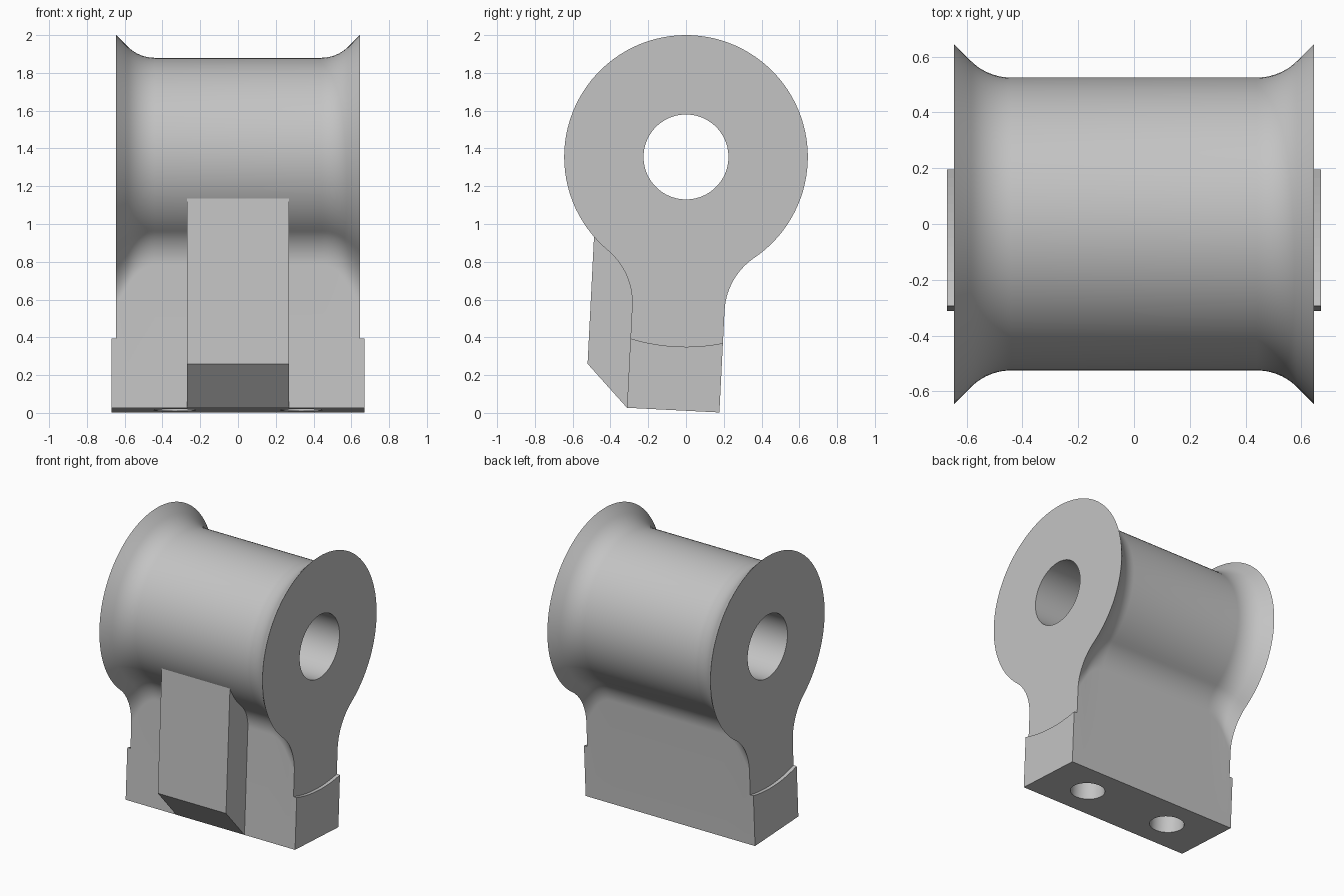
import bpy, bmesh
from math import sin, cos, pi, sqrt, radians, atan2
from mathutils import Matrix

if "Cube" in bpy.data.objects:
    bpy.data.objects.remove(bpy.data.objects["Cube"])

# Everything is drawn around the bore axis, then leaned slightly and lifted
PLACE = Matrix.Translation((0, 0, 1.355)) @ Matrix.Rotation(radians(-2.9), 4, 'X')
HALF = 0.245        # half thickness of the web
BOTTOM = -1.342     # underside of the foot
END = 0.645         # half length of the barrel

grey = bpy.data.materials.new("plain_grey")
grey.use_nodes = True
grey.diffuse_color = (0.55, 0.55, 0.55, 1)
grey.node_tree.nodes["Principled BSDF"].inputs["Base Color"].default_value = (0.55, 0.55, 0.55, 1)


def loft(name, sections):
    """Skin a list of (x, [(y, z), ...]) sections and cap both ends."""
    bm = bmesh.new()
    rings = [[bm.verts.new((x, y, z)) for y, z in pts] for x, pts in sections]
    for a, b in zip(rings, rings[1:]):
        for i in range(len(a)):
            j = (i + 1) % len(a)
            bm.faces.new((a[i], a[j], b[j], b[i]))
    bm.faces.new(rings[0])
    bm.faces.new(rings[-1])
    bmesh.ops.recalc_face_normals(bm, faces=bm.faces[:])
    bm.transform(PLACE)
    mesh = bpy.data.meshes.new(name)
    bm.to_mesh(mesh)
    bm.free()
    mesh.materials.append(grey)
    obj = bpy.data.objects.new(name, mesh)
    bpy.context.collection.objects.link(obj)
    return obj


def section(r, fillet):
    """Barrel circle blended into the web by tangent fillets."""
    cy = HALF + fillet
    cz = -sqrt((r + fillet) ** 2 - cy ** 2)
    lean = atan2(-cz, cy)
    side = [(HALF, BOTTOM)]
    for i in range(15):
        a = pi - lean * i / 14
        side.append((cy + fillet * cos(a), cz + fillet * sin(a)))
    for i in range(1, 41):
        a = -lean + (pi / 2 + lean) * i / 40
        side.append((r * cos(a), r * sin(a)))
    return side + [(-y, z) for y, z in reversed(side[:-1])]


def cutter(name, radius, depth, matrix):
    bm = bmesh.new()
    bmesh.ops.create_cone(bm, cap_ends=True, segments=64, radius1=radius,
                          radius2=radius, depth=depth, matrix=PLACE @ matrix)
    mesh = bpy.data.meshes.new(name)
    bm.to_mesh(mesh)
    bm.free()
    mesh.materials.append(grey)
    obj = bpy.data.objects.new(name, mesh)
    bpy.context.collection.objects.link(obj)
    obj.hide_render = True
    return obj


# Barrel and web, flaring at both ends
flare = [(0.44 + 0.205 * sin(a), 0.525 + 0.205 * (1 - cos(a)))
         for a in (radians(45) * i / 10 for i in range(11))]
flare.append((END, 0.645))
stations = [(-x, r) for x, r in reversed(flare)] + flare
body = loft("barrel_and_web",
            [(x, section(r, 0.23 + 0.13 * (r - 0.525) / 0.12)) for x, r in stations])

# Bore and the two fixing holes
cutters = [cutter("bore_cutter", 0.225, 2, Matrix.Rotation(pi / 2, 4, 'Y'))]
for x in (-0.335, 0.335):
    cutters.append(cutter("fixing_hole_cutter", 0.112, 0.8, Matrix.Translation((x, 0, BOTTOM))))
for tool in cutters:
    mod = body.modifiers.new(tool.name, 'BOOLEAN')
    mod.operation = 'DIFFERENCE'
    mod.solver = 'EXACT'
    mod.object = tool
bpy.context.view_layer.update()
cut = bpy.data.meshes.new_from_object(body.evaluated_get(bpy.context.evaluated_depsgraph_get()))
body.modifiers.clear()
body.data = cut
for tool in cutters:
    bpy.data.objects.remove(tool)
bpy.ops.object.select_all(action='DESELECT')
body.select_set(True)
bpy.context.view_layer.objects.active = body
bpy.ops.object.shade_smooth_by_angle(angle=radians(30))

# Raised pads on the ends of the foot, with a curved top edge
pad = [(-HALF, BOTTOM), (HALF, BOTTOM)]
for i in range(17):
    y = HALF - 2 * HALF * i / 16
    pad.append((y, -sqrt(1.005 ** 2 - y * y)))
for side, s in (("left", 1), ("right", -1)):
    loft(side + "_foot_pad", [(s * END, pad), (s * 0.67, pad)])

# Front rib with a chamfered lower end
rib = [(-HALF, BOTTOM), (-0.465, -1.12), (-0.465, -0.242), (-0.3, -0.242), (-0.2, -0.5), (-0.2, -1.3)]
loft("front_rib", [(-0.27, rib), (0.27, rib)])
